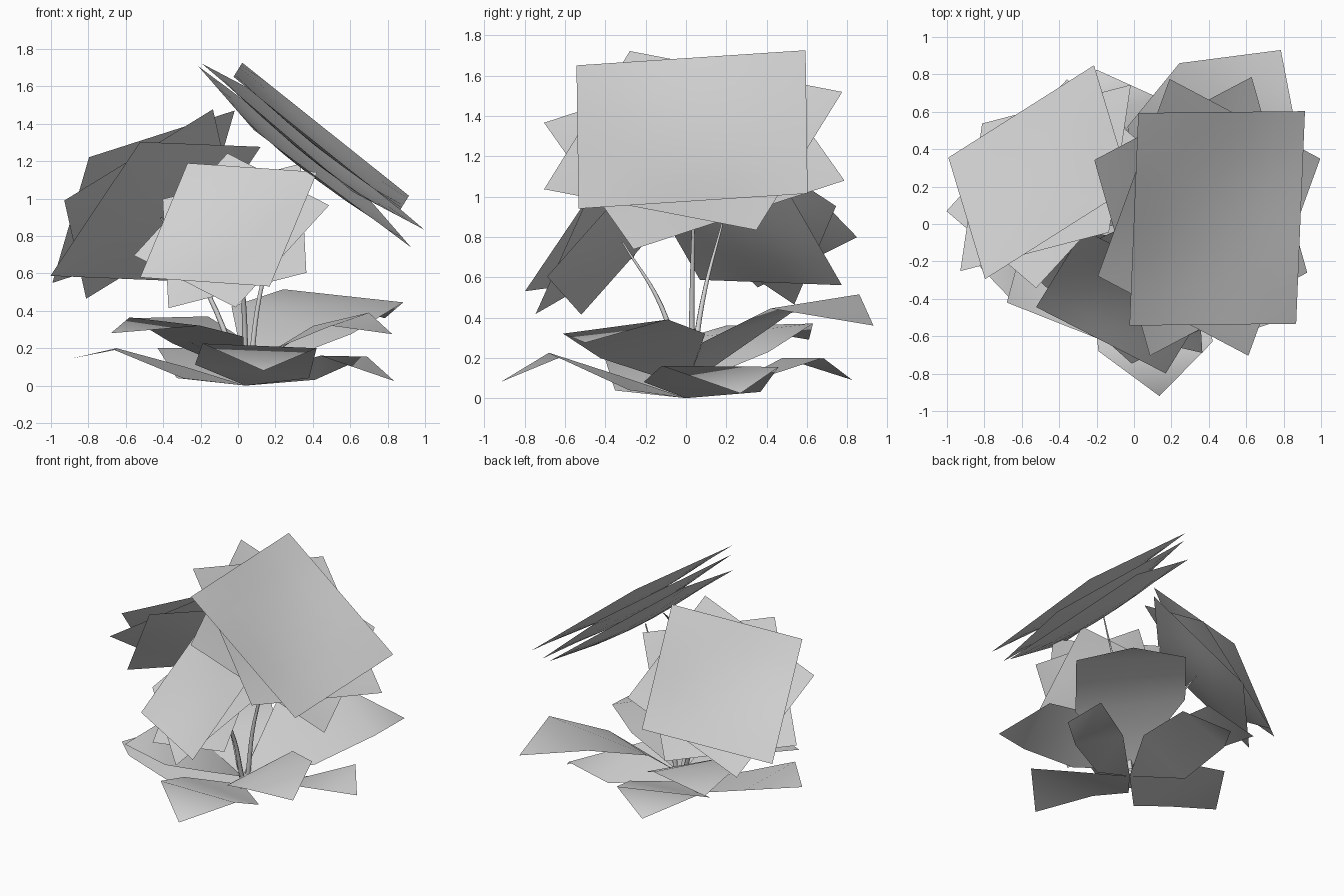
import bpy
import bmesh
from math import radians
from mathutils import Matrix, Vector

cube = bpy.data.objects.get("Cube")
if cube:
    bpy.data.objects.remove(cube, do_unlink=True)

# One pale grey for the whole plant
grey = bpy.data.materials.new("pale_grey")
grey.use_nodes = True
grey.diffuse_color = (0.65, 0.65, 0.65, 1)
grey.node_tree.nodes["Principled BSDF"].inputs["Base Color"].default_value = grey.diffuse_color


def add_mesh(name, bm):
    """Turn a bmesh into a smooth shaded object."""
    for face in bm.faces:
        face.smooth = True
    mesh = bpy.data.meshes.new(name)
    bm.to_mesh(mesh)
    bm.free()
    mesh.materials.append(grey)
    obj = bpy.data.objects.new(name, mesh)
    bpy.context.collection.objects.link(obj)
    return obj


def petal_card(name, centre, frame, size, turn):
    """Square sheet with a shallow dish, turned about its own normal."""
    bm = bmesh.new()
    bmesh.ops.create_grid(bm, x_segments=6, y_segments=6, size=0.5)
    for v in bm.verts:
        x, y = v.co.x, v.co.y
        v.co.z = -0.045 * (1 - 4 * x * x) * (1 - 4 * y * y)
    matrix = (Matrix.Translation(centre) @ frame.to_4x4()
              @ Matrix.Rotation(radians(turn), 4, "Z") @ Matrix.Scale(size, 4))
    bm.transform(matrix)
    return add_mesh(name, bm)


def flower_head(name, centre, across, along, size):
    """Three stacked sheets, each turned against the one above."""
    u = Vector(across).normalized()
    n = u.cross(Vector(along)).normalized()
    frame = Matrix((u, n.cross(u), n)).transposed()
    for step, turn in enumerate((0, -22.5, 22.5)):
        spot = Vector(centre) - n * (0.062 * size * step)
        petal_card(f"{name}_petals_{step + 1}", spot, frame, size, turn)
    return Vector(centre) - n * (0.18 * size)


def stem(name, start, middle, end):
    """Thin tapering stalk following a soft bend."""
    curve = bpy.data.curves.new(name, "CURVE")
    curve.dimensions = "3D"
    curve.bevel_depth = 0.018
    curve.bevel_resolution = 1
    curve.resolution_u = 6
    spline = curve.splines.new("BEZIER")
    spline.bezier_points.add(2)
    for point, place, radius in zip(spline.bezier_points, (start, middle, end), (1, 0.7, 0.25)):
        point.co = place
        point.radius = radius
        point.handle_left_type = point.handle_right_type = "AUTO"
    curve.materials.append(grey)
    obj = bpy.data.objects.new(name, curve)
    bpy.context.collection.objects.link(obj)


def leaf(name, side_a, tip, side_b, root_height, rise_a, rise_b):
    """Bent six-sided sheet: pointed root, two parallel sides, drooping tip."""
    a, b = Vector(side_a), Vector(side_b)
    root = Vector((0.04, 0, root_height))
    shift = (root - (a + b) / 2) * 0.53
    inner_a, inner_b = a + shift, b + shift
    inner_a.z, inner_b.z = a.z * rise_a, b.z * rise_b
    bm = bmesh.new()
    r, ia, ib, ma, mb, t = [bm.verts.new(p) for p in (root, inner_a, inner_b, a, b, tip)]
    for corners in ((r, ia, ib), (ia, ma, mb, ib), (ma, t, mb)):
        bm.faces.new(corners)
    bmesh.ops.recalc_face_normals(bm, faces=bm.faces)
    return add_mesh(name, bm)


# Flower heads: name, centre, two edge directions, size, bend and foot of stem
heads = (
    ("tall", (0.445, 0.03, 1.333), (0.89, 0.01, -0.71), (0.04, 1.13, 0.08), 1.14,
     (0.12, 0.03, 0.5), (0.06, 0.03, 0.03)),
    ("front", (-0.05, -0.415, 0.86), (0.694, -0.355, -0.048), (0.246, 0.405, 0.598), 0.78,
     (0.03, -0.12, 0.45), (0.04, 0, 0.03)),
    ("back", (-0.505, 0.277, 1.01), (-0.78, -0.494, -0.25), (0.19, -0.654, 0.67), 0.955,
     (-0.15, 0.08, 0.47), (0.02, 0.02, 0.03)),
)
for name, centre, across, along, size, bend, foot in heads:
    top = flower_head(name + "_flower", centre, across, along, size)
    stem(name + "_stem", foot, bend, top)

# Raised ring of leaves: one side corner, tip, other side corner
raised = {
    "back_left": ((0.243, 0.86, 0.515), (0.785, 0.93, 0.36), (0.884, 0.42, 0.445)),
    "front_left": ((0.7, -0.09, 0.39), (0.825, -0.5, 0.275), (0.5, -0.61, 0.32)),
    "front_right": ((-0.2, -0.61, 0.32), (-0.68, -0.42, 0.28), (-0.58, -0.05, 0.365)),
    "back_right": ((-0.58, 0.2, 0.36), (-0.59, 0.61, 0.29), (-0.16, 0.63, 0.37)),
}
# Low ring of leaves
low = {
    "front": ((0.42, -0.63, 0.2), (0.136, -0.92, 0.08), (-0.19, -0.68, 0.225)),
    "left": ((0.69, 0.46, 0.155), (0.836, 0.27, 0.024), (0.44, -0.12, 0.16)),
    "back": ((-0.43, 0.48, 0.2), (-0.2, 0.825, 0.09), (0.12, 0.68, 0.2)),
    "right": ((-0.66, -0.4, 0.19), (-0.89, -0.16, 0.145), (-0.65, 0.22, 0.2)),
}
for ring, leaves, shape in (("raised", raised, (0.06, 0.82, 0.62)), ("low", low, (0, 0.2, 0.5))):
    for place, corners in leaves.items():
        leaf(f"{ring}_{place}_leaf", *corners, *shape)
